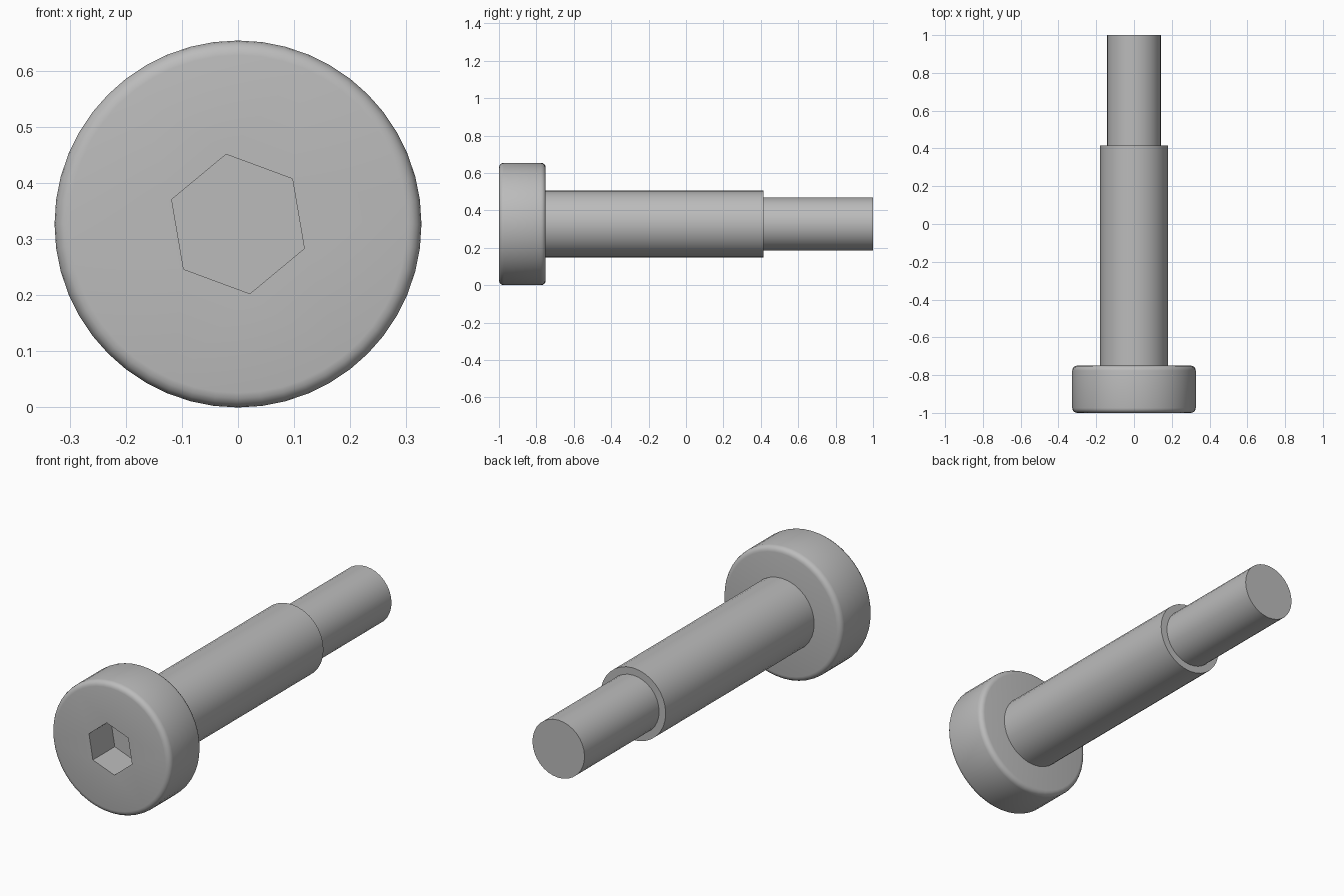
import bpy, bmesh, math

cube = bpy.data.objects.get("Cube")
if cube:
    bpy.data.objects.remove(cube, do_unlink=True)

AXIS_Z = 0.327
HEAD_R = 0.327
ROUND = 0.026

steel = bpy.data.materials.new("grey steel")
steel.use_nodes = True
colour = (0.5, 0.5, 0.5, 1)
steel.diffuse_color = colour
steel.node_tree.nodes["Principled BSDF"].inputs["Base Color"].default_value = colour


def ring(bm, radius, y, sides, turn=0.0):
    """Circle of vertices around the long axis."""
    verts = []
    for i in range(sides):
        a = turn + math.tau * i / sides
        verts.append(bm.verts.new((radius * math.cos(a), y, AXIS_Z + radius * math.sin(a))))
    return verts


def skin(bm, a, b):
    """Quads joining two equal rings."""
    n = len(a)
    for i in range(n):
        j = (i + 1) % n
        bm.faces.new((a[i], a[j], b[j], b[i]))


def loop_edges(bm, verts):
    edges = []
    for a, b in zip(verts, verts[1:] + verts[:1]):
        edges.append(bm.edges.get((a, b)) or bm.edges.new((a, b)))
    return edges


def lathe(bm, profile, sides):
    rings = [ring(bm, r, y, sides) for r, y in profile]
    for a, b in zip(rings, rings[1:]):
        skin(bm, a, b)
    return rings


def finish(bm, name):
    bmesh.ops.recalc_face_normals(bm, faces=bm.faces[:])
    mesh = bpy.data.meshes.new(name)
    bm.to_mesh(mesh)
    bm.free()
    mesh.materials.append(steel)
    obj = bpy.data.objects.new(name, mesh)
    bpy.context.collection.objects.link(obj)
    bpy.ops.object.select_all(action="DESELECT")
    obj.select_set(True)
    bpy.context.view_layer.objects.active = obj
    bpy.ops.object.shade_smooth_by_angle(angle=math.radians(35))


# Head: rounded disc with a hexagonal socket sunk into its front
bm = bmesh.new()
steps = [math.pi / 2 * i / 4 for i in range(5)]
front = [(HEAD_R - ROUND + ROUND * math.sin(a), -1 + ROUND - ROUND * math.cos(a)) for a in steps]
back = [(r, -1.75 - y) for r, y in reversed(front)]
rings = lathe(bm, front + back, 48)
bm.faces.new(rings[-1])
turn = math.radians(39.7)
mouth = ring(bm, 0.126, -1, 6, turn)
floor = ring(bm, 0.126, -0.828, 6, turn)
skin(bm, mouth, floor)
bm.faces.new(floor)
bmesh.ops.triangle_fill(bm, use_beauty=True,
                        edges=loop_edges(bm, rings[0]) + loop_edges(bm, mouth))
finish(bm, "head")

# Shoulder and thinner end: each stepped down and closed at the back
for name, radius, y0, y1, sides in (("shoulder", 0.179, -0.75, 0.415, 32),
                                    ("thread_end", 0.143, 0.415, 1.0, 32)):
    bm = bmesh.new()
    rings = lathe(bm, [(radius, y0), (radius, y1)], sides)
    bm.faces.new(rings[-1])
    finish(bm, name)
